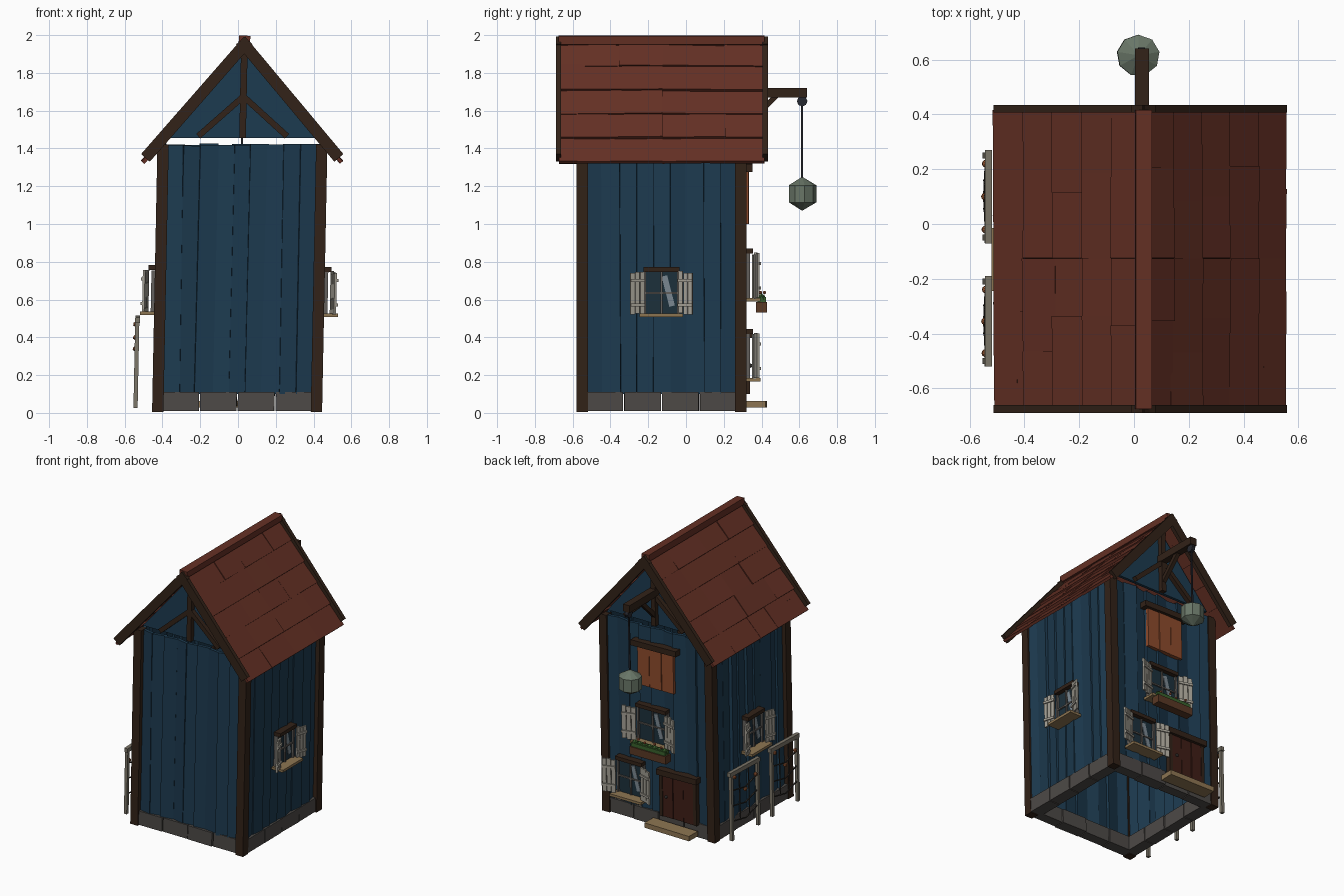
import bpy, bmesh, math, random
from mathutils import Matrix, Vector

if "Cube" in bpy.data.objects:
    bpy.data.objects.remove(bpy.data.objects["Cube"])

random.seed(4)
WOOD, BLUE, ROOF = (.032, .016, .009), (.012, .043, .08), (.13, .03, .018)
PALE, TAN, GREY = (.36, .34, .29), (.27, .18, .085), (.075, .068, .063)
ORANGE, DOOR, GREEN = (.27, .07, .025), (.05, .013, .008), (.04, .12, .025)
I = Matrix.Identity(4)


def rz(a):
    return Matrix.Rotation(a, 4, 'Z')


def box(bm, c, s, rot=I, M=I):
    """Box with centre c, size s, rotation rot, inside frame M."""
    bmesh.ops.create_cube(bm, size=1, matrix=M @ Matrix.Translation(c) @ rot @ Matrix.Diagonal((*s, 1)))


def beam(bm, p, q, w, d, M=I):
    """Square timber from p to q."""
    p, q = Vector(p), Vector(q)
    v = q - p
    z = v.normalized()
    side = Vector((0, 1, 0)) if abs(z.y) < .6 else Vector((1, 0, 0))
    x = side.cross(z).normalized()
    R = Matrix((x, z.cross(x), z)).transposed().to_4x4()
    box(bm, (p + q) / 2, (w, d, v.length), R, M)


def ball(bm, c, r):
    bmesh.ops.create_icosphere(bm, subdivisions=1, radius=r, matrix=Matrix.Translation(c))


def finish(bm, name, color):
    for v in bm.verts:                      # the whole house leans slightly to +x
        v.co.x += .02 * v.co.z - .005
    bmesh.ops.recalc_face_normals(bm, faces=bm.faces)
    me = bpy.data.meshes.new(name)
    bm.to_mesh(me)
    bm.free()
    ob = bpy.data.objects.new(name, me)
    bpy.context.collection.objects.link(ob)
    key = "mat_%d_%d_%d" % tuple(int(c * 1000) for c in color)
    mat = bpy.data.materials.get(key) or bpy.data.materials.new(key)
    mat.diffuse_color = (*color, 1)
    mat.use_nodes = True
    mat.node_tree.nodes["Principled BSDF"].inputs["Base Color"].default_value = mat.diffuse_color
    me.materials.append(mat)


# Wall frames: local x along wall, local -y outward, z up
CY = -.13
FRAMES = {
    "front": (Matrix.Translation((0, -.56, 0)), .80),
    "back": (Matrix.Translation((0, .305, 0)) @ rz(math.pi), .80),
    "right": (Matrix.Translation((.435, CY, 0)) @ rz(math.pi / 2), .80),
    "left": (Matrix.Translation((-.435, CY, 0)) @ rz(-math.pi / 2), .80)}

# Plank walls and stone footing
for side, (M, L) in FRAMES.items():
    bm = bmesh.new()
    n = 9
    for i in range(n):
        top = 1.42 + random.uniform(-.006, .006)
        tilt = random.choice((-1, 1, 1)) * random.uniform(.1, .24)
        box(bm, (-L / 2 + (i + .5) * L / n, .014 + random.uniform(-.006, .006), (top + .1) / 2),
            (L / n * 1.1, .022, top - .1), rz(tilt) @ Matrix.Rotation(random.uniform(-.007, .007), 4, 'Y'), M)
    finish(bm, side + "_plank_wall", BLUE)
    bm = bmesh.new()
    for i in range(4):
        w = L / 4
        box(bm, (-L / 2 + (i + .5) * w, .03, .06), (w - .006, .08 + random.uniform(-.008, .008), .1),
            rz(random.uniform(-.02, .02)), M)
    finish(bm, side + "_stone_footing", GREY)

# Corner posts
bm = bmesh.new()
for x in (-.42, .42):
    for y in (-.55, .29):
        beam(bm, (x, y, .005), (x, y, 1.42), .06, .06)
finish(bm, "corner_posts", WOOD)

# Gable panels, trusses and barge boards
for name, y, s in (("front", -.555, -1), ("back", .295, 1)):
    bm = bmesh.new()
    a = [bm.verts.new((x, y - .01, z)) for x, z in ((-.39, 1.455), (.39, 1.455), (0, 1.92))]
    f = bm.faces.new(a)
    ext = bmesh.ops.extrude_face_region(bm, geom=[f])
    bmesh.ops.translate(bm, vec=(0, .02, 0), verts=[v for v in ext['geom'] if isinstance(v, bmesh.types.BMVert)])
    finish(bm, name + "_gable_panel", BLUE)
    bm = bmesh.new()
    t = y + s * .025
    beam(bm, (0, t, 1.455), (0, t, 1.92), .035, .035)
    for k in (-1, 1):
        beam(bm, (k * .235, t, 1.465), (0, t, 1.675), .032, .03)
    finish(bm, name + "_gable_truss", WOOD)
    bm = bmesh.new()
    yb = -.675 if s < 0 else .42
    for k in (-1, 1):
        beam(bm, (k * .512, yb, 1.35), (-k * .02, yb, 1.972), .062, .028)
    finish(bm, name + "_barge_boards", WOOD)

# Roof sheets: five overlapping rows in two columns on each slope
run = Vector((.525, 0, -.632))
L, ang = run.length, math.atan2(.632, .525)
for k, name in ((1, "right"), (-1, "left")):
    bm = bmesh.new()
    S = Matrix.Diagonal((k, 1, 1, 1)) @ Matrix.Translation((0, 0, 1.965)) @ Matrix.Rotation(ang, 4, 'Y')
    for y0, y1 in ((-.672, -.125), (-.125, .415)):
        for r in range(5):
            cuts = [y0, y0 + (y1 - y0) * random.uniform(.35, .65), y1]
            for a, b in zip(cuts, cuts[1:]):
                w = L / 5
                box(bm, ((r + .5) * w, (a + b) / 2, -.006 + random.uniform(-.004, .004)), (w * 1.08, b - a, .018),
                    Matrix.Rotation(-random.uniform(.03, .09), 4, 'Y') @ Matrix.Rotation(random.uniform(-.02, .02), 4, 'X'), S)
    finish(bm, name + "_roof_sheets", ROOF)
bm = bmesh.new()
box(bm, (0, -.13, 1.975), (.06, 1.09, .045), Matrix.Rotation(.06, 4, 'Y'))
finish(bm, "ridge_cap", ROOF)


def window(name, M, u, z, hw, sw, h=.22):
    """Shuttered window centred at (u, z) on wall frame M."""
    W = M @ Matrix.Translation((u, 0, z))
    bm = bmesh.new()
    box(bm, (0, -.012, 0), (2 * hw, .015, h), M=W)
    finish(bm, name + "_glass", (.012, .03, .045))
    bm = bmesh.new()
    for k in (-1, 1):
        box(bm, (k * hw, -.018, 0), (.014, .03, h), M=W)
    box(bm, (0, -.024, 0), (.01, .012, h), M=W)
    box(bm, (0, -.024, 0), (2 * hw, .012, .01), M=W)
    finish(bm, name + "_mullions", (.13, .12, .11))
    bm = bmesh.new()
    box(bm, (hw * .4, -.021, .01), (.03, .006, h * .75), Matrix.Rotation(-.25, 4, 'Y'), W)
    finish(bm, name + "_glint", (.2, .25, .29))
    bm = bmesh.new()
    box(bm, (0, -.025, h / 2 + .014), (2 * hw + .01, .05, .026), M=W)
    finish(bm, name + "_lintel", WOOD)
    bm = bmesh.new()
    box(bm, (0, -.045, -h / 2 - .008), (2 * hw + .05, .09, .018), M=W)
    finish(bm, name + "_sill", TAN)
    bm = bmesh.new()
    for k in (-1, 1):
        H = W @ Matrix.Translation((k * hw, -.05, 0)) @ rz(-k * .3)
        for i in range(3):
            p = sw / 3
            box(bm, (k * (i + .5) * p, 0, random.uniform(-.006, .006)), (p - .004, .012, h), M=H)
        for zz in (-.065, .065):
            box(bm, (k * sw / 2, -.009, zz), (sw, .01, .016), M=H)
    finish(bm, name + "_shutters", PALE)


B = FRAMES["back"][0]
window("right_window", FRAMES["right"][0], 0, .635, .09, .08)
window("left_window", FRAMES["left"][0], 0, .645, .09, .08)
window("upper_back_window", B, -.025, .725, .115, .1, .235)
window("lower_back_window", B, -.21, .3, .1, .095, .235)

# Flower box
bm = bmesh.new()
box(bm, (0, .4, .56), (.29, .06, .055))
finish(bm, "flower_box", (.1, .04, .018))
bm = bmesh.new()
box(bm, (0, .4, .597), (.27, .045, .035))
for i in range(7):
    ball(bm, (-.12 + i * .04, .4, .61), .022)
finish(bm, "plants", GREEN)
bm = bmesh.new()
for i in range(4):
    ball(bm, (-.1 + i * .065, .405 + .01 * (-1) ** i, .637), .01)
finish(bm, "flowers", (.4, .1, .04))


def planked(name, x, w, z0, z1, color):
    """Planked door or hatch on the back wall, with a heavy lintel."""
    bm = bmesh.new()
    for i in range(3):
        box(bm, (x + (i - 1) * w / 3, .318 + random.uniform(-.003, .003), (z0 + z1) / 2), (w / 3 - .004, .03, z1 - z0))
    finish(bm, name + "_planks", color)
    bm = bmesh.new()
    box(bm, (x, .325, z1 + .02), (w + .07, .055, .04), Matrix.Rotation(.02, 4, 'Y'))
    finish(bm, name + "_lintel", WOOD)


planked("loft_hatch", -.005, .29, 1.0, 1.28, ORANGE)
planked("door", -.17, .25, .1, .4, DOOR)
bm = bmesh.new()
for k in (-1, 1):
    box(bm, (-.17 + k * .135, .32, .25), (.025, .035, .3))
finish(bm, "door_frame", WOOD)
bm = bmesh.new()
ball(bm, (-.08, .342, .25), .012)
finish(bm, "door_knob", GREY)
bm = bmesh.new()
box(bm, (-.14, .375, .045), (.36, .1, .035), rz(-.02))
finish(bm, "door_step", TAN)

# Hoist beam with brace, pulley, rope and hanging weight
bm = bmesh.new()
beam(bm, (0, .3, 1.695), (0, .64, 1.695), .052, .05)
beam(bm, (0, .33, 1.53), (0, .48, 1.68), .028, .028)
finish(bm, "hoist_beam", WOOD)
bm = bmesh.new()
bmesh.ops.create_cone(bm, cap_ends=True, segments=8, radius1=.028, radius2=.028, depth=.025,
                      matrix=Matrix.Translation((0, .615, 1.65)) @ Matrix.Rotation(math.pi / 2, 4, 'Y'))
beam(bm, (-.002, .615, 1.24), (-.002, .615, 1.65), .01, .01)
finish(bm, "pulley_and_rope", (.02, .022, .03))
bm = bmesh.new()
bmesh.ops.create_uvsphere(bm, u_segments=9, v_segments=3, radius=1,
                          matrix=Matrix.Translation((-.003, .615, 1.16)) @ Matrix.Diagonal((.09, .087, .09, 1)))
finish(bm, "hanging_weight", (.14, .18, .135))

# Drying racks with cords and floats
for name, a, b in (("near", .25, -.05), ("far", -.21, -.5)):
    bm = bmesh.new()
    for y in (a, b):
        beam(bm, (-.538, y, .025), (-.538, y, .5), .022, .022)
    beam(bm, (-.536, a + .02, .5), (-.536, b - .02, .49), .03, .026)
    finish(bm, name + "_rack_frame", (.2, .18, .14))
    bm = bmesh.new()
    for z in (.16, .27, .38):
        m = (-.545, (a + b) / 2, z - .025)
        beam(bm, (-.538, a, z), m, .007, .007)
        beam(bm, m, (-.538, b, z + .01), .007, .007)
    for t in (.3, .65):
        beam(bm, (-.545, a + (b - a) * t, .14), (-.54, a + (b - a) * t, .49), .006, .006)
    finish(bm, name + "_rack_cords", (.04, .035, .03))
    bm = bmesh.new()
    for t, z in ((.1, .47), (.5, .34), (.9, .4)):
        ball(bm, (-.545, a + (b - a) * t, z), .016)
    finish(bm, name + "_rack_floats", (.3, .09, .03))
